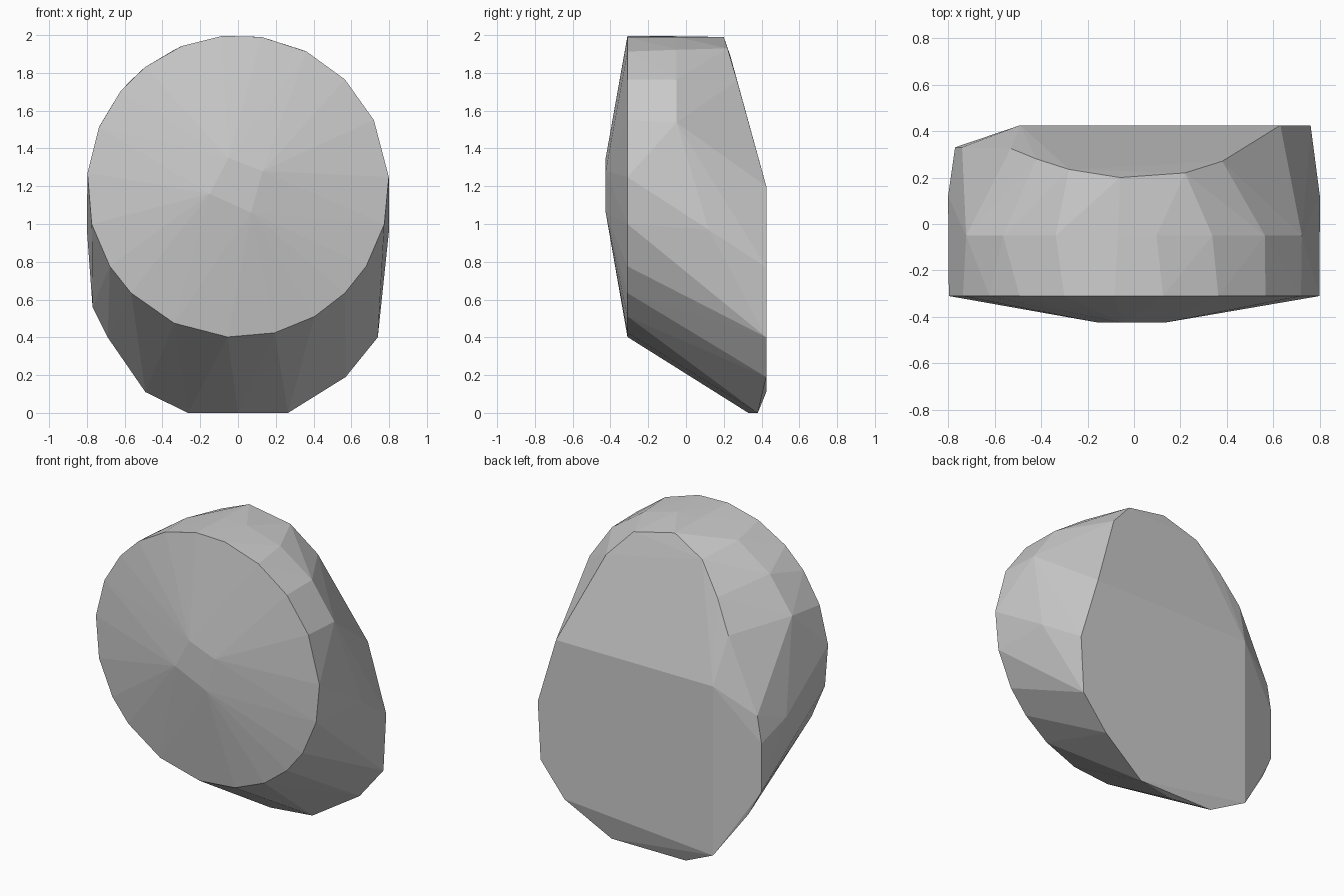
import bpy
import bmesh
from math import cos, sin, radians

cube = bpy.data.objects.get("Cube")
if cube:
    bpy.data.objects.remove(cube, do_unlink=True)

CENTRE_Z, RADIUS = 1.2, 0.8


def arc(angles, y, radius=RADIUS):
    """Points on an upright circle at depth y."""
    return [(radius * cos(radians(a)), y, CENTRE_Z + radius * sin(radians(a))) for a in angles]


# Round front rim with unevenly cut facets
front_rim = arc([3.5, 26, 45, 63, 81, 96, 112, 128, 141, 157, 175, 194.5,
                 212, 225, 245, 266, 284, 300.5, 315, 328, 345.5], -0.31)

# Small flat at the middle of the shallow front cone
front_tip = [(x, -0.425, z) for x, z in
             [(-0.15, 1.16), (0.07, 1.06), (0.13, 1.28), (-0.05, 1.35)]]

# Middle band over the upper half
upper_band = arc([25, 45, 65, 83, 95, 115, 135, 155], -0.05, 0.797)
side_bulge = [(0.8, 0.12, 0.97), (-0.8, 0.12, 0.97)]

# Curved top edge of the sloping back cut
back_crease = [(-0.53, 0.325, 1.5), (-0.42, 0.28, 1.7), (-0.28, 0.235, 1.89),
               (-0.06, 0.2, 1.99), (0.22, 0.22, 1.93), (0.38, 0.27, 1.76)]

# Flat back plate
back_plate = [(x, 0.425, z) for x, z in
              [(-0.49, 1.2), (0.63, 1.2), (0.76, 0.77), (0.74, 0.4),
               (0.57, 0.19), (-0.49, 0.11)]]

# Bevelled back corner and the foot
back_corner = [(-0.62, 0.325, 1.28), (-0.74, 0.33, 1.04), (-0.77, 0.33, 0.87),
               (-0.77, 0.33, 0.56), (-0.69, 0.35, 0.4)]
foot = [(-0.265, 0.38, 0), (0, 0.33, 0), (0.265, 0.38, 0)]

# Wrap the faceted stone around the outlines
bm = bmesh.new()
for outline in (front_rim, front_tip, upper_band, side_bulge, back_crease,
                back_plate, back_corner, foot):
    for point in outline:
        bm.verts.new(point)
hull = bmesh.ops.convex_hull(bm, input=bm.verts)
spare = {g for g in hull["geom_interior"] + hull["geom_unused"]
         if isinstance(g, bmesh.types.BMVert)}
bmesh.ops.delete(bm, geom=list(spare), context='VERTS')
bmesh.ops.recalc_face_normals(bm, faces=bm.faces)

mesh = bpy.data.meshes.new("faceted_stone")
bm.to_mesh(mesh)
bm.free()
stone = bpy.data.objects.new("faceted_stone", mesh)
bpy.context.collection.objects.link(stone)

# Plain grey material
grey = bpy.data.materials.new("stone_grey")
grey.use_nodes = True
colour = (0.6, 0.6, 0.6, 1)
grey.diffuse_color = colour
grey.node_tree.nodes["Principled BSDF"].inputs["Base Color"].default_value = colour
mesh.materials.append(grey)
